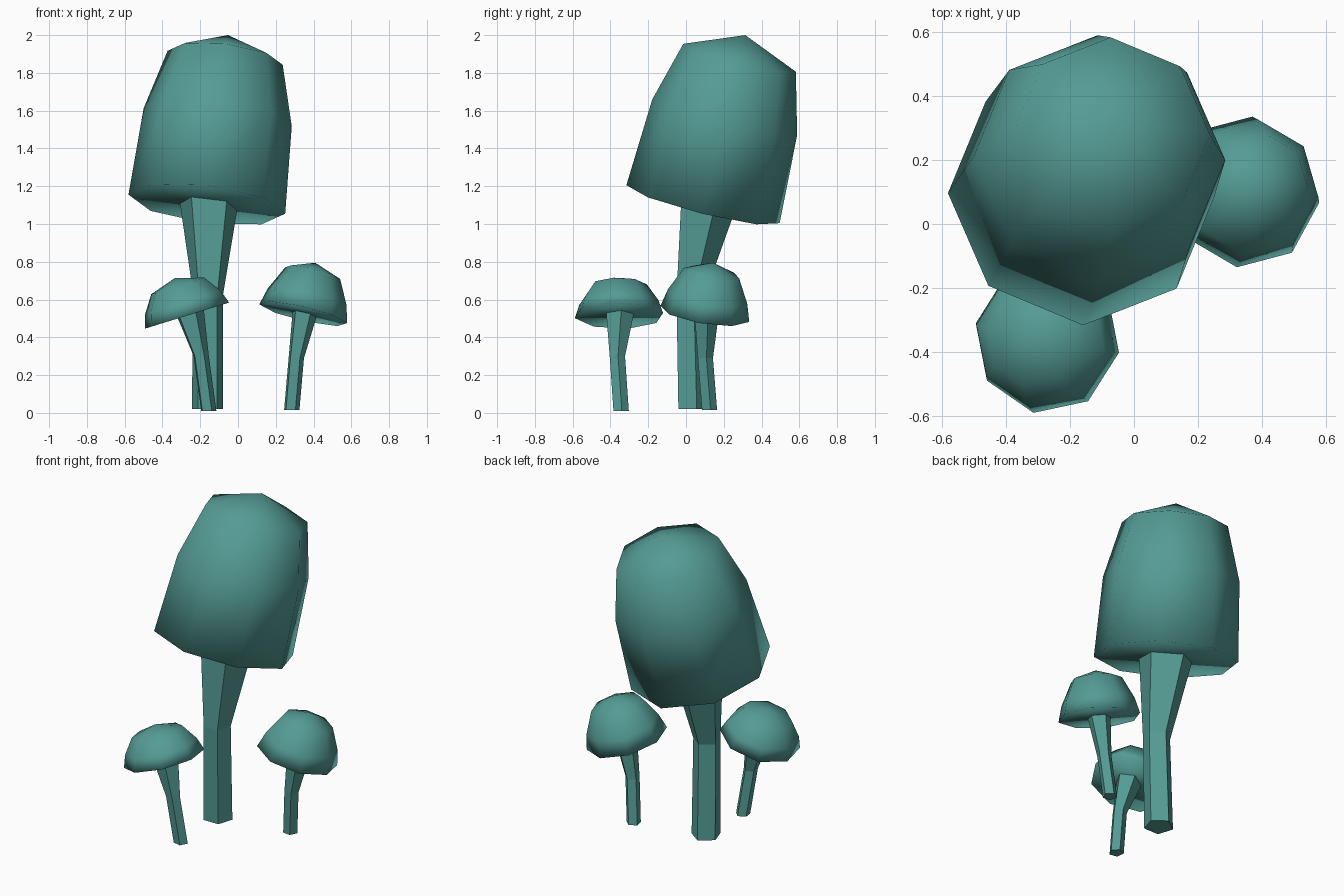
import bpy, bmesh
from math import cos, sin, tau, radians
from mathutils import Vector

if "Cube" in bpy.data.objects:
    bpy.data.objects.remove(bpy.data.objects["Cube"])

teal = bpy.data.materials.new("teal")
teal.diffuse_color = (0.09, 0.33, 0.3, 1)
teal.use_nodes = True
teal.node_tree.nodes["Principled BSDF"].inputs["Base Color"].default_value = teal.diffuse_color


def add_ring(bm, center, radius, sides, turn, axis):
    """Regular polygon of vertices, tilted so that it faces along axis."""
    q = Vector((0, 0, 1)).rotation_difference(Vector(axis))
    pts = [Vector((cos(a), sin(a), 0)) * radius
           for a in (turn + tau * i / sides for i in range(sides))]
    return [bm.verts.new(Vector(center) + q @ p) for p in pts]


def bridge(bm, rings):
    for low, high in zip(rings, rings[1:]):
        n = len(low)
        for i in range(n):
            j = (i + 1) % n
            bm.faces.new((low[i], low[j], high[j], high[i]))


def finish(bm, name, smooth):
    bmesh.ops.recalc_face_normals(bm, faces=bm.faces)
    for f in bm.faces:
        f.smooth = smooth
    mesh = bpy.data.meshes.new(name)
    bm.to_mesh(mesh)
    bm.free()
    mesh.materials.append(teal)
    bpy.context.collection.objects.link(bpy.data.objects.new(name, mesh))


def cap(name, center, axis, turn, profile, height):
    """Eight-sided dome: profile holds (rise, radius), closed by a tip and a flat underside."""
    bm = bmesh.new()
    c, ax = Vector(center), Vector(axis)
    rings = [add_ring(bm, c + ax * h, r, 8, radians(turn), ax) for h, r in profile]
    bridge(bm, rings)
    tip = bm.verts.new(c + ax * height)
    top = rings[-1]
    for i in range(8):
        bm.faces.new((top[i], top[(i + 1) % 8], tip))
    bm.faces.new(rings[0][::-1])
    finish(bm, name, True)


def stem(name, sections, axis, turn):
    """Five-sided bent stalk through (center, radius) sections; the last meets the tilted cap."""
    bm = bmesh.new()
    axes = [(0, 0, 1)] * (len(sections) - 1) + [axis]
    rings = [add_ring(bm, c, r, 5, radians(90 + turn), a)
             for (c, r), a in zip(sections, axes)]
    bridge(bm, rings)
    bm.faces.new(rings[0][::-1])
    bm.faces.new(rings[-1])
    finish(bm, name, False)


# Large mushroom
lean = (0.125, 0.25, 1)
cap("large_cap", (-0.165, 0.09, 1.105), lean, 0,
    [(0, 0.418), (0.46, 0.395), (0.775, 0.307)], 0.895)
stem("large_stem", [((-0.162, 0.03, 0.02), 0.087),
                    ((-0.158, 0.016, 0.62), 0.082),
                    ((-0.155, 0.105, 1.12), 0.163)], lean, 0)

# Small mushroom on the right
lean = (0.235, 0.16, 1)
cap("right_cap", (0.345, 0.1, 0.525), lean, -7,
    [(0, 0.24), (0.09, 0.215), (0.215, 0.15)], 0.27)
stem("right_stem", [((0.283, 0.122, 0.015), 0.043),
                    ((0.307, 0.1, 0.29), 0.043),
                    ((0.352, 0.105, 0.535), 0.07)], lean, -7)

# Small mushroom at the front
lean = (-0.31, 0, 1)
cap("front_cap", (-0.27, -0.355, 0.515), lean, -11,
    [(0, 0.238), (0.07, 0.213), (0.157, 0.15)], 0.2)
stem("front_stem", [((-0.157, -0.345, 0.01), 0.043),
                    ((-0.197, -0.365, 0.3), 0.043),
                    ((-0.255, -0.352, 0.525), 0.078)], lean, -11)
